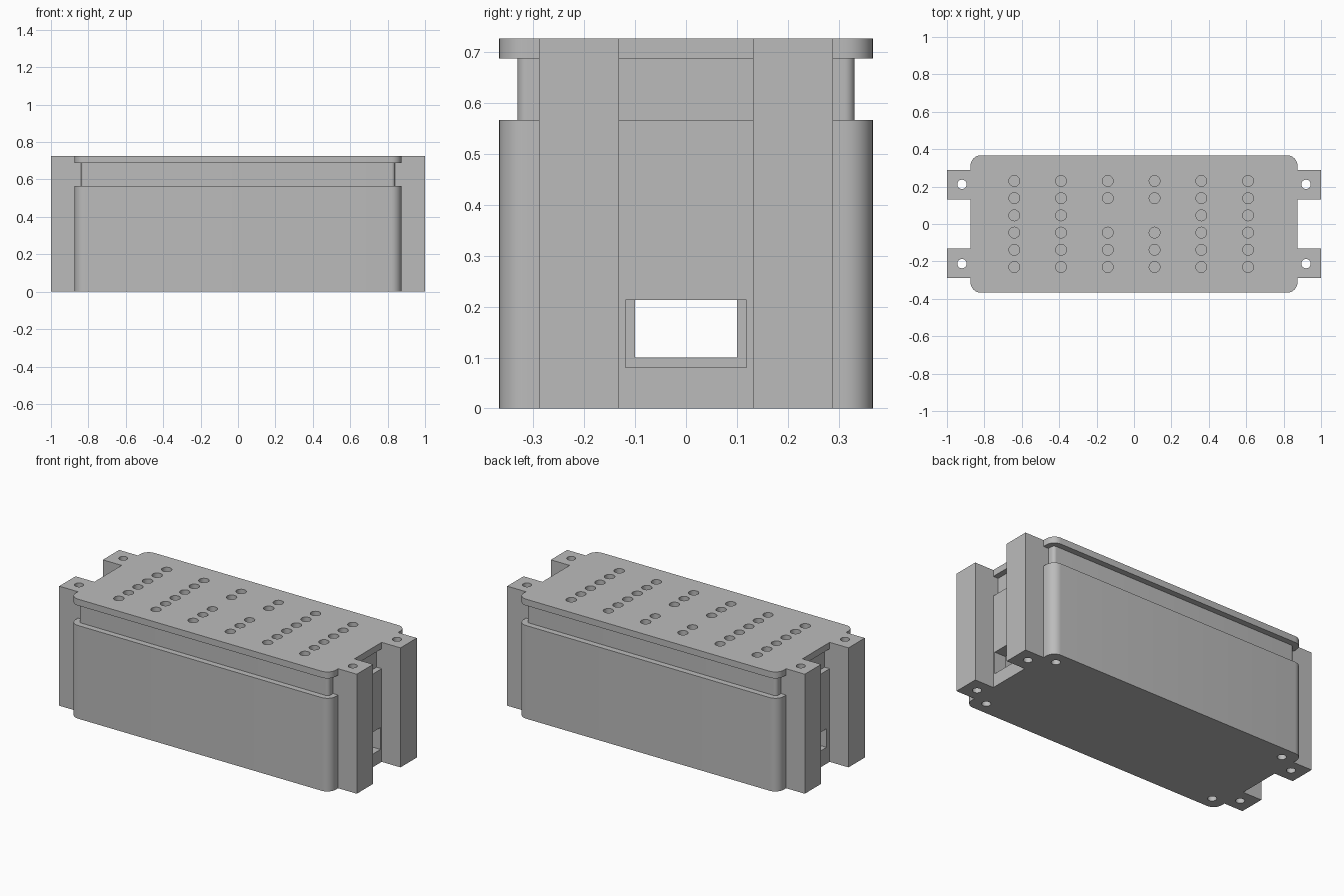
import bpy, math
from mathutils import Vector

if "Cube" in bpy.data.objects:
    bpy.data.objects.remove(bpy.data.objects["Cube"], do_unlink=True)

grey = bpy.data.materials.new("plain grey")
grey.use_nodes = True
COLOR = (0.5, 0.5, 0.5, 1)
grey.diffuse_color = COLOR
grey.node_tree.nodes["Principled BSDF"].inputs["Base Color"].default_value = COLOR


def prism(name, outline, z0, z1):
    """Extrude a counter-clockwise outline from z0 to z1."""
    n = len(outline)
    verts = [(x, y, z) for z in (z0, z1) for x, y in outline]
    faces = [tuple(reversed(range(n))), tuple(range(n, 2 * n))]
    faces += [(i, (i + 1) % n, (i + 1) % n + n, i + n) for i in range(n)]
    mesh = bpy.data.meshes.new(name)
    mesh.from_pydata(verts, [], faces)
    mesh.materials.append(grey)
    obj = bpy.data.objects.new(name, mesh)
    bpy.context.collection.objects.link(obj)
    return obj


def rounded(hx, hy, r, steps=8):
    """Rectangle outline with rounded corners."""
    pts = []
    for q, (sx, sy) in enumerate([(1, 1), (-1, 1), (-1, -1), (1, -1)]):
        for i in range(steps + 1):
            a = (q + i / steps) * math.pi / 2
            pts.append((sx * (hx - r) + r * math.cos(a), sy * (hy - r) + r * math.sin(a)))
    return pts


def rect(x0, x1, y0, y1):
    return [(x0, y0), (x1, y0), (x1, y1), (x0, y1)]


def circle(x, y, r, n=24):
    return [(x + r * math.cos(i * math.tau / n), y + r * math.sin(i * math.tau / n)) for i in range(n)]


def combine(target, tool, operation):
    """Apply a boolean and drop the tool object."""
    tool.hide_render = True
    mod = target.modifiers.new(operation.lower(), "BOOLEAN")
    mod.operation, mod.solver, mod.object = operation, "EXACT", tool
    bpy.ops.object.select_all(action="DESELECT")
    bpy.context.view_layer.objects.active = target
    target.select_set(True)
    bpy.ops.object.modifier_apply(modifier=mod.name)
    bpy.data.objects.remove(tool, do_unlink=True)


LEDGE, LID, TOP = 0.566, 0.687, 0.726
CORNERS = [(sx, sy) for sx in (-1, 1) for sy in (-1, 1)]

# Body, recessed neck and overhanging lid
box = prism("enclosure", rounded(0.874, 0.367, 0.055), 0, LEDGE)
combine(box, prism("neck", rounded(0.84, 0.331, 0.02), LEDGE - 0.1, LID + 0.01), "UNION")
combine(box, prism("lid", rounded(0.874, 0.367, 0.055), LID, TOP), "UNION")

# Mounting lugs at both ends
for sx, sy in CORNERS:
    xs, ys = sorted((sx * 0.82, sx)), sorted((sy * 0.131, sy * 0.288))
    combine(box, prism("lug", rect(*xs, *ys), 0, TOP), "UNION")

# Hollow interior with corner screw bosses
combine(box, prism("cavity", rounded(0.80, 0.295, 0.02), 0.04, LID), "DIFFERENCE")
for sx, sy in CORNERS:
    combine(box, prism("boss", circle(sx * 0.785, sy * 0.285, 0.042), 0.01, LID + 0.01), "UNION")

# Lug through-holes and blind screw holes in the base
for sx, sy in CORNERS:
    combine(box, prism("lug_hole", circle(sx * 0.92, sy * 0.212, 0.025), -0.1, 1), "DIFFERENCE")
    combine(box, prism("screw_hole", circle(sx * 0.79, sy * 0.29, 0.025), -0.1, LID - 0.02), "DIFFERENCE")

# Cable openings, wider at the left end
combine(box, prism("left_opening", rect(0.78, 0.95, -0.119, 0.119), 0.08, 0.213), "DIFFERENCE")
combine(box, prism("right_opening", rect(-0.95, -0.78, -0.1, 0.1), 0.1, 0.213), "DIFFERENCE")

# Grid of lid holes, with two places left blank in the middle columns
for col in range(6):
    for row in range(6):
        if col in (2, 3) and row == 2:
            continue
        x, y = -0.64 + 0.25 * col, 0.23 - 0.092 * row
        combine(box, prism("lid_hole", circle(x, y, 0.029), LID - 0.02, 1), "DIFFERENCE")

bpy.ops.object.select_all(action="DESELECT")
bpy.context.view_layer.objects.active = box
box.select_set(True)
bpy.ops.object.shade_smooth_by_angle(angle=math.radians(30))
